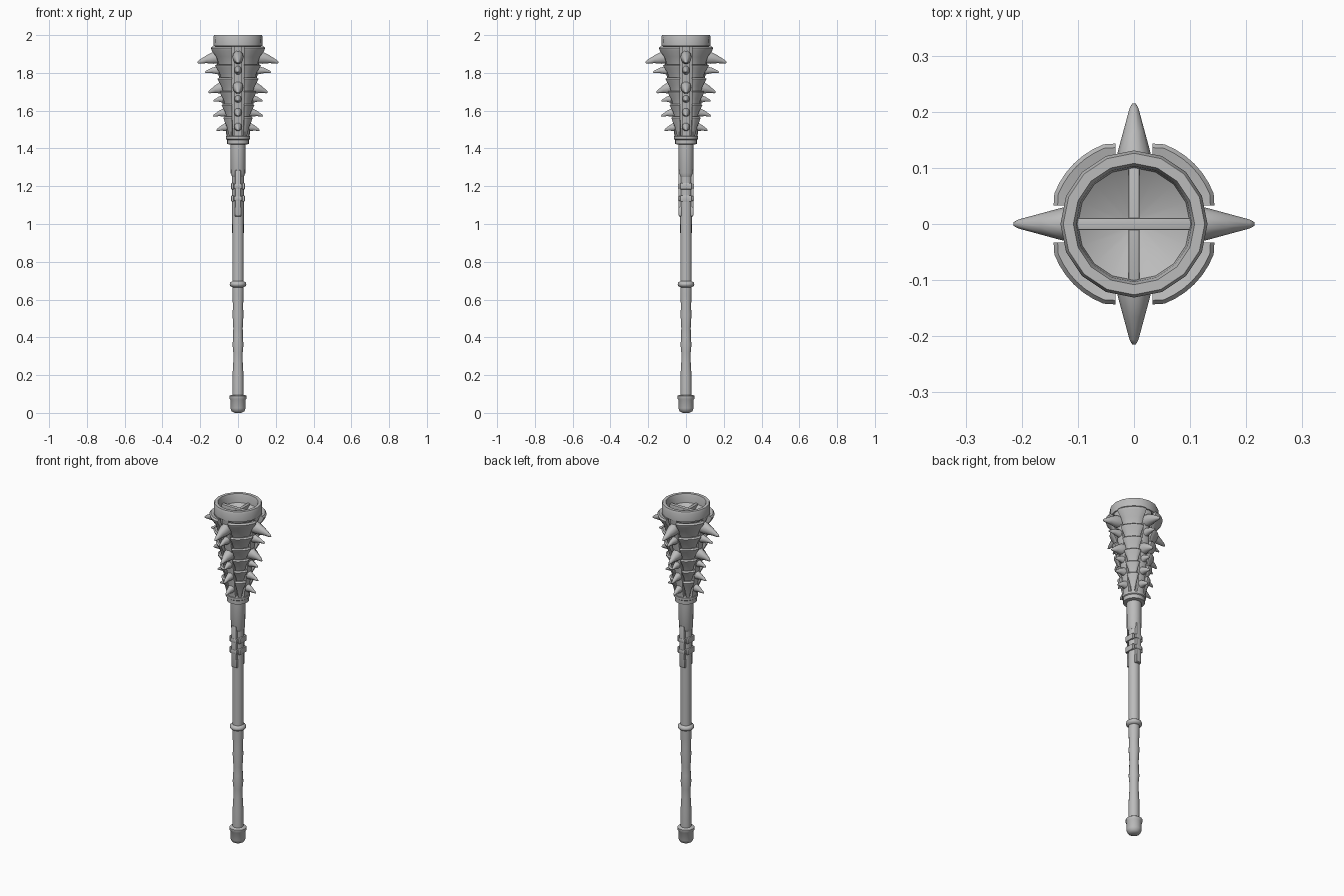
import bpy, bmesh, math
from mathutils import Vector

cube = bpy.data.objects.get("Cube")
if cube:
    bpy.data.objects.remove(cube, do_unlink=True)

steel = bpy.data.materials.new("grey steel")
steel.use_nodes = True
GREY = (0.5, 0.5, 0.5, 1)
steel.diffuse_color = GREY
steel.node_tree.nodes["Principled BSDF"].inputs["Base Color"].default_value = GREY


def finish(name, bm, angle=40):
    bmesh.ops.recalc_face_normals(bm, faces=bm.faces)
    mesh = bpy.data.meshes.new(name)
    bm.to_mesh(mesh)
    bm.free()
    mesh.materials.append(steel)
    ob = bpy.data.objects.new(name, mesh)
    bpy.context.collection.objects.link(ob)
    bpy.ops.object.select_all(action='DESELECT')
    bpy.context.view_layer.objects.active = ob
    ob.select_set(True)
    bpy.ops.object.shade_smooth_by_angle(angle=math.radians(angle))
    return ob


def skin(bm, rings, closed=True, caps=True):
    """Join equal rings of points with quads."""
    loops = [[bm.verts.new(p) for p in ring] for ring in rings]
    n = len(loops[0])
    for a, b in zip(loops, loops[1:]):
        for i in range(n if closed else n - 1):
            j = (i + 1) % n
            bm.faces.new((a[i], a[j], b[j], b[i]))
    if caps:
        bm.faces.new(loops[0])
        bm.faces.new(loops[-1])


def polar(r, a, z):
    return (r * math.cos(a), r * math.sin(a), z)


def lathe(name, profile, sides=16, angle=40):
    bm = bmesh.new()
    skin(bm, [[polar(r, math.tau * i / sides, z) for i in range(sides)]
              for r, z in profile])
    return finish(name, bm, angle)


def box(name, centre, size, bevel=0.004):
    bm = bmesh.new()
    bmesh.ops.create_cube(bm, size=1)
    bmesh.ops.scale(bm, vec=size, verts=bm.verts)
    bmesh.ops.translate(bm, vec=centre, verts=bm.verts)
    if bevel:
        bmesh.ops.bevel(bm, geom=bm.edges[:], offset=bevel, segments=2,
                        profile=0.5, affect='EDGES')
    return finish(name, bm)


# Handle
lathe("pommel", [(0.018, 0), (0.033, 0.008), (0.041, 0.025), (0.041, 0.07),
                 (0.045, 0.075), (0.045, 0.09), (0.036, 0.096)])
lathe("grip", [(0.029, 0.09), (0.029, 0.2), (0.025, 0.27), (0.025, 0.32),
               (0.029, 0.36), (0.026, 0.4), (0.025, 0.45), (0.029, 0.52),
               (0.027, 0.56), (0.029, 0.62), (0.03, 0.67)])
lathe("grip_ring", [(0.03, 0.665), (0.041, 0.672), (0.044, 0.681),
                    (0.041, 0.69), (0.03, 0.697)])
lathe("shaft", [(0.03, 0.68), (0.031, 1.3)])
lathe("sleeve", [(0.031, 1.25), (0.039, 1.27), (0.04, 1.43)])
for side, label in ((-1, "front"), (1, "back")):
    box(f"{label}_langet", (0, side * 0.03, 1.165), (0.03, 0.022, 0.24))
    box(f"{label}_langet_tip", (0, side * 0.03, 1.065), (0.036, 0.017, 0.05))
for z in (1.135, 1.2):
    lathe("langet_band", [(0.03, z - 0.014), (0.036, z - 0.009),
                          (0.036, z + 0.009), (0.03, z + 0.014)])
    for side in (-1, 1):
        box("band_clasp", (side * 0.029, 0, z), (0.014, 0.062, 0.034))
        box("langet_rivet", (0, side * 0.036, z), (0.044, 0.014, 0.024))
lathe("collar", [(0.04, 1.42), (0.059, 1.424), (0.059, 1.446), (0.064, 1.45),
                 (0.064, 1.464), (0.052, 1.468)])

# Head core, crowned by an open rim
lathe("head_core", [(0.046, 1.45), (0.06, 1.6), (0.084, 1.75), (0.112, 1.94),
                    (0.13, 1.942), (0.131, 1.988), (0.126, 2), (0.108, 2),
                    (0.103, 1.985), (0.1, 1.95), (0.02, 1.9)])
box("crown_bar", (0, 0, 1.945), (0.205, 0.022, 0.04), 0.003)
box("crown_cross_bar", (0, 0, 1.935), (0.02, 0.205, 0.04), 0.003)


def core_radius(z):
    return 0.046 + 0.066 * ((z - 1.45) / 0.49) ** 1.2


# Overlapping plates in four columns
def plate(bottom, top, lip, quarter):
    low = core_radius(bottom) + 0.012
    h = top - bottom
    section = [(low, bottom), (low + (lip - low) * 0.4, bottom + h * 0.5),
               (lip - 0.004, top - h * 0.2), (lip, top - h * 0.08),
               (lip - 0.007, top), (lip - 0.025, top - 0.004),
               (low - 0.012, bottom)]
    bm = bmesh.new()
    steps = 8
    rings = []
    for i in range(steps + 1):
        t = i / steps
        ring = []
        for r, z in section:
            gap = math.asin(min(0.6, 0.034 / r))
            a = gap + (math.pi / 2 - 2 * gap) * t + quarter * math.pi / 2
            rr = r - (0.005 if i in (0, steps) else 0)
            ring.append(polar(rr, a, z))
        rings.append(ring)
    skin(bm, rings)
    finish("armour_plate", bm, 50)


lips = [(1.94, 0.152), (1.845, 0.13), (1.775, 0.118), (1.705, 0.107),
        (1.635, 0.097), (1.57, 0.088)]
bottoms = [z - 0.015 for z, r in lips[1:]] + [1.462]
for (top, lip), bottom in zip(lips, bottoms):
    for quarter in range(4):
        plate(bottom, top, lip, quarter)


# Spikes: root height, tip reach, tip height, root radius
spikes = [(1.885, 0.215, 1.855, 0.036), (1.812, 0.175, 1.804, 0.024),
          (1.725, 0.157, 1.697, 0.034), (1.66, 0.13, 1.652, 0.023),
          (1.592, 0.132, 1.572, 0.025), (1.515, 0.115, 1.496, 0.025)]


def spike(z, reach, tip_z, radius, quarter):
    turn = quarter * math.pi / 2
    out = Vector(polar(1, turn, 0))
    side = Vector(polar(1, turn + math.pi / 2, 0))
    root = out * (core_radius(z) - 0.012) + Vector((0, 0, z))
    tip = out * reach + Vector((0, 0, tip_z))
    bm = bmesh.new()
    rings = []
    for t, s in ((0, 1), (0.3, 0.95), (0.6, 0.62), (0.93, 0.26), (1, 0.1)):
        c = root.lerp(tip, t)
        c.z += 0.006 * math.sin(math.pi * t)
        rings.append([c + side * (radius * 0.85 * s * math.cos(a))
                      + Vector((0, 0, radius * s * math.sin(a)))
                      for a in [math.tau * k / 10 for k in range(10)]])
    skin(bm, rings)
    finish("spike", bm, 50)


# Spiked ribs between the plate columns
for quarter in range(4):
    turn = quarter * math.pi / 2
    out = Vector(polar(1, turn, 0))
    side = Vector(polar(1, turn + math.pi / 2, 0))
    bm = bmesh.new()
    rings = []
    for z in (1.455, 1.6, 1.75, 1.94):
        r = core_radius(z)
        rings.append([out * (r + d) + side * w + Vector((0, 0, z))
                      for d, w in ((-0.03, -0.022), (0.008, -0.022),
                                   (0.014, 0), (0.008, 0.022), (-0.03, 0.022))])
    skin(bm, rings)
    finish("spike_rib", bm)
    for z, reach, tip_z, radius in spikes:
        spike(z, reach, tip_z, radius, quarter)
